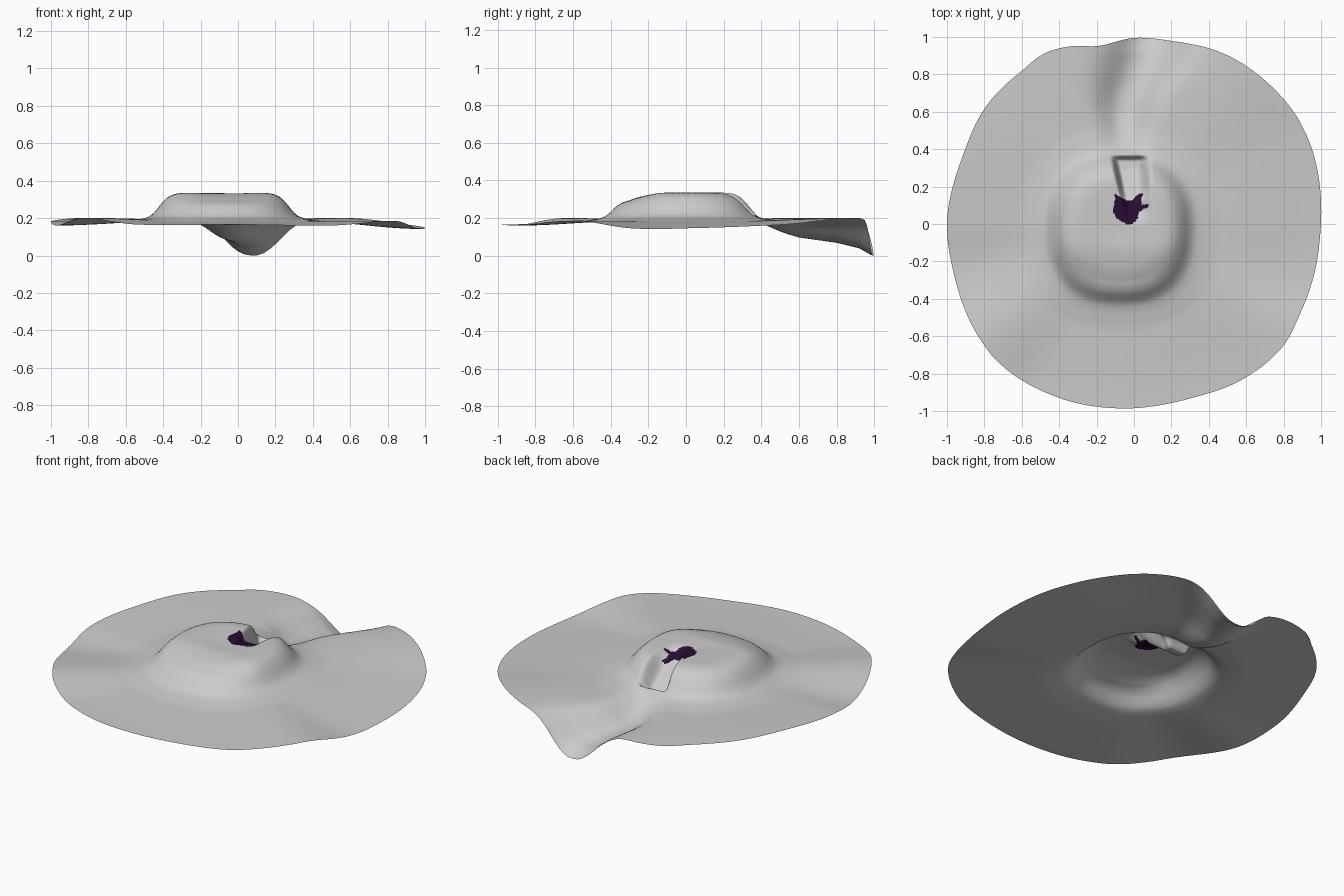
import bpy, bmesh, math
from mathutils import Vector

if "Cube" in bpy.data.objects:
    bpy.data.objects.remove(bpy.data.objects["Cube"])

SEGS, RINGS = 180, 100
HUB = Vector((-0.03, 0.08))


def material(name, rgb):
    m = bpy.data.materials.new(name)
    m.diffuse_color = (*rgb, 1)
    m.use_nodes = True
    m.node_tree.nodes["Principled BSDF"].inputs["Base Color"].default_value = m.diffuse_color
    return m


def step(a, b, x):
    t = min(1, max(0, (x - a) / (b - a)))
    return t * t * (3 - 2 * t)


def lerp_table(table, x):
    for (x0, y0), (x1, y1) in zip(table, table[1:]):
        if x <= x1:
            return y0 + (y1 - y0) * max(0, (x - x0) / (x1 - x0))
    return table[-1][1]


def smooth_table(table, a, period=360):
    """Catmull-Rom through a closed table of (angle, value)."""
    n = len(table)
    i = max(k for k in range(n) if table[k][0] <= a)
    p = [table[(i + k) % n][1] for k in (-1, 0, 1, 2)]
    end = table[i + 1][0] if i + 1 < n else period
    t = (a - table[i][0]) / (end - table[i][0])
    return 0.5 * (2 * p[1] + (p[2] - p[0]) * t
                  + (2 * p[0] - 5 * p[1] + 4 * p[2] - p[3]) * t * t
                  + (3 * p[1] - p[0] - 3 * p[2] + p[3]) * t ** 3)


# Wavy rim: angle -> radius and angle -> height
RIM_R = [(0, 1.0), (30, 1.04), (45, 1.04), (62, 1.03), (78, 1.0), (90, 0.995),
         (101, 0.97), (110, 1.01), (118, 1.03), (126, 1.015), (142, 1.01), (159, 0.985),
         (180, 1.0), (196, 1.0), (219, 1.03), (227, 1.035), (244, 1.015), (270, 0.985),
         (288, 0.98), (306, 1.015), (321, 1.03), (331, 1.01), (345, 1.0)]
RIM_Z = [(0, 0.145), (30, 0.165), (55, 0.2), (80, 0.19), (110, 0.19), (140, 0.2),
         (160, 0.195), (180, 0.18), (195, 0.16), (217, 0.2), (238, 0.165), (270, 0.165),
         (300, 0.16), (325, 0.185), (343, 0.145)]
# Crown height over the brim, by relative distance from the crown centre
CROWN = [(0, 0.142), (0.3, 0.147), (0.6, 0.15), (0.75, 0.14), (0.86, 0.11),
         (0.95, 0.065), (1.02, 0.03), (1.15, 0.012), (1.4, 0)]
CHANNEL = [(0.05, 0.305), (0.13, 0.295), (0.2, 0.24), (0.29, 0.17), (0.36, 0.16)]
VALLEY = [(0.36, 0.0), (0.42, 0.035), (0.6, 0.09), (0.8, 0.12), (0.92, 0.15), (0.99, 0.19)]


def height(x, y):
    a = math.degrees(math.atan2(y, x)) % 360
    r = math.hypot(x, y)
    # brim
    z = 0.185 + (smooth_table(RIM_Z, a) - 0.185) * step(0.35, 1.0, r)
    # drooping fold at the back
    if y > 0.3:
        mid = -0.05 + 0.13 * step(0.6, 1, y)
        w = 0.1 + 0.09 * step(0.4, 1, y)
        z -= lerp_table(VALLEY, y) * math.exp(-(abs(x - mid) / w) ** 2.4)
    # crown
    dx, dy = x + 0.075, y + 0.02
    e = ((abs(dx) / 0.375) ** 2.4 + (abs(dy) / 0.385) ** 2.4) ** (1 / 2.4)
    h = sum(lerp_table(CROWN, max(0, e + d)) for d in (-0.05, 0, 0.05)) / 3
    h -= 0.035 * step(0.08, 0.33, -dy) * step(1.0, 0.7, e)
    z += h
    # sunken channel running out of the crown towards the back
    left = -0.12 + 0.06 * (0.36 - y) / 0.26
    m = step(left - 0.01, left + 0.03, x) * step(0.1, 0.02, x)
    m *= step(0.375, 0.34, y) * step(-0.01, 0.09, y)
    return z + (min(z, lerp_table(CHANNEL, y)) - z) * m


# Jagged dark patch outline: angle around the hub -> radius
PATCH = [(0, 0.08), (6, 0.11), (14, 0.11), (18, 0.075), (38, 0.085), (48, 0.115), (56, 0.095),
         (66, 0.05), (100, 0.045), (116, 0.06), (125, 0.08), (132, 0.11), (142, 0.09),
         (165, 0.078), (185, 0.082), (215, 0.078), (245, 0.078), (270, 0.08),
         (295, 0.078), (325, 0.065), (345, 0.06), (360, 0.08)]

# One thin sheet: rings spreading from the hub to the rim
bm = bmesh.new()
rings = []
for i in range(1, RINGS + 1):
    t = (i / RINGS) ** 1.35
    ring = []
    for s in range(SEGS):
        a = 360 * s / SEGS
        r = smooth_table(RIM_R, a)
        rim = Vector((r * math.cos(math.radians(a)), r * math.sin(math.radians(a))))
        p = HUB.lerp(rim, t)
        ring.append(bm.verts.new((p.x, p.y, height(p.x, p.y))))
    rings.append(ring)
centre = bm.verts.new((HUB.x, HUB.y, height(*HUB)))
for s in range(SEGS):
    n = (s + 1) % SEGS
    bm.faces.new((centre, rings[0][s], rings[0][n]))
    for inner, outer in zip(rings, rings[1:]):
        bm.faces.new((inner[s], outer[s], outer[n], inner[n]))

# Stand on the ground and colour the dark patch
low = min(v.co.z for v in bm.verts)
for v in bm.verts:
    v.co.z -= low
for f in bm.faces:
    f.smooth = True
    d = f.calc_center_median().xy - HUB
    a = math.degrees(math.atan2(d.y, d.x)) % 360
    f.material_index = 1 if d.length < lerp_table(PATCH, a) else 0

mesh = bpy.data.meshes.new("draped_sheet")
bm.to_mesh(mesh)
bm.free()
mesh.materials.append(material("light grey", (0.6, 0.6, 0.6)))
mesh.materials.append(material("dark purple", (0.02, 0.004, 0.03)))
obj = bpy.data.objects.new("draped_sheet", mesh)
bpy.context.collection.objects.link(obj)
